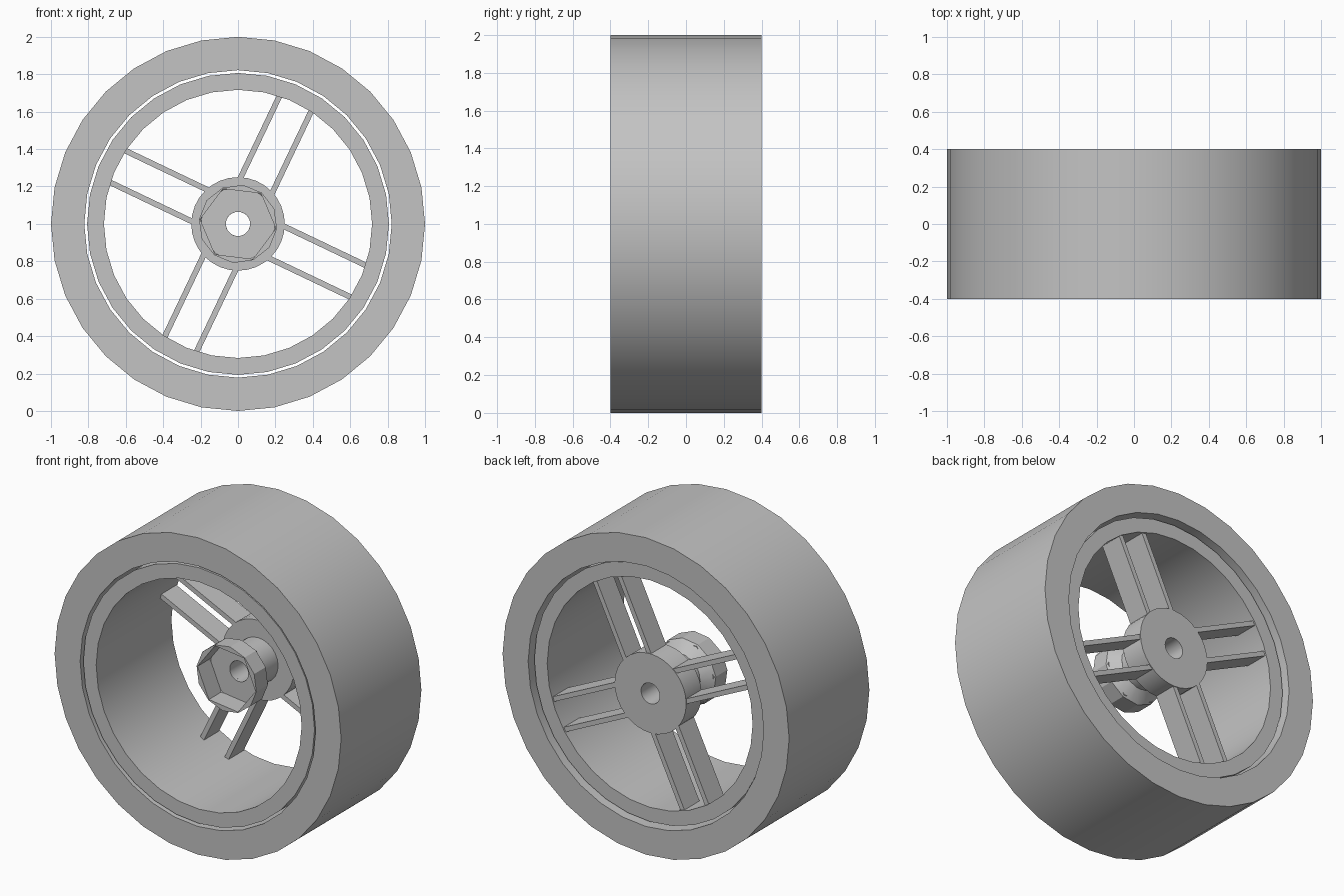
import bpy, bmesh
from math import radians, cos, sin, pi
from mathutils import Matrix

cube = bpy.data.objects.get("Cube")
if cube:
    bpy.data.objects.remove(cube, do_unlink=True)

grey = bpy.data.materials.new("plain grey")
grey.use_nodes = True
colour = (0.55, 0.55, 0.55, 1)
grey.diffuse_color = colour
grey.node_tree.nodes["Principled BSDF"].inputs["Base Color"].default_value = colour


def finish(name, bm):
    """Turn a bmesh into a shaded object at axle height."""
    bmesh.ops.recalc_face_normals(bm, faces=bm.faces)
    mesh = bpy.data.meshes.new(name)
    bm.to_mesh(mesh)
    bm.free()
    mesh.materials.append(grey)
    obj = bpy.data.objects.new(name, mesh)
    obj.location.z = 1
    bpy.context.collection.objects.link(obj)
    bpy.ops.object.select_all(action='DESELECT')
    obj.select_set(True)
    bpy.context.view_layer.objects.active = obj
    bpy.ops.object.shade_smooth_by_angle(angle=radians(25))
    return obj


def lathe(name, profile, steps, phase=0.0):
    """Spin a closed profile of (radius, y, polygon sides) about the y axis."""
    bm = bmesh.new()
    rings = []
    for r, y, sides in profile:
        ring = []
        for i in range(steps):
            a = 2 * pi * i / steps
            half = pi / sides
            # distance to the edge of a regular polygon at this angle
            d = r * cos(half) / cos(a % (2 * half) - half)
            ring.append(bm.verts.new((d * cos(a + phase), y, d * sin(a + phase))))
        rings.append(ring)
    for k, ring in enumerate(rings):
        other = rings[(k + 1) % len(rings)]
        for i in range(steps):
            j = (i + 1) % steps
            bm.faces.new((ring[i], ring[j], other[j], other[i]))
    return finish(name, bm)


def tube(name, outer, inner, front, back, steps):
    return lathe(name, [(outer, front, steps), (outer, back, steps),
                        (inner, back, steps), (inner, front, steps)], steps)


# Tyre and the rim that sits just inside it
tube("tyre", 1.0, 0.822, -0.4, 0.4, 32)
tube("rim", 0.807, 0.717, -0.39, 0.36, 32)

# Hub drum and narrower axle sleeve
bore = 0.065
tube("hub_drum", 0.25, bore, 0.2, 0.355, 32)
tube("axle_sleeve", 0.14, bore, 0.03, 0.21, 24)

# Faceted nut with a hexagonal socket in its front
lathe("socket_nut", [
    (0.21, -0.115, 12), (0.21, 0.0, 12), (0.14, 0.06, 12),
    (bore, 0.06, 24), (bore, 0.01, 24),
    (0.204, 0.01, 6), (0.204, -0.115, 6)], 24, radians(-7))

# Four pairs of flat spokes
start, end = 0.21, 0.73
for n in range(4):
    turn = Matrix.Rotation(-radians(64.5 + 90 * n), 4, 'Y')
    for side, label in ((-1, "a"), (1, "b")):
        bm = bmesh.new()
        place = Matrix.Translation(((start + end) / 2, 0.275, side * 0.094))
        size = Matrix.Diagonal((end - start, 0.15, 0.03, 1))
        bmesh.ops.create_cube(bm, size=1, matrix=turn @ place @ size)
        finish(f"spoke_{n + 1}{label}", bm)
